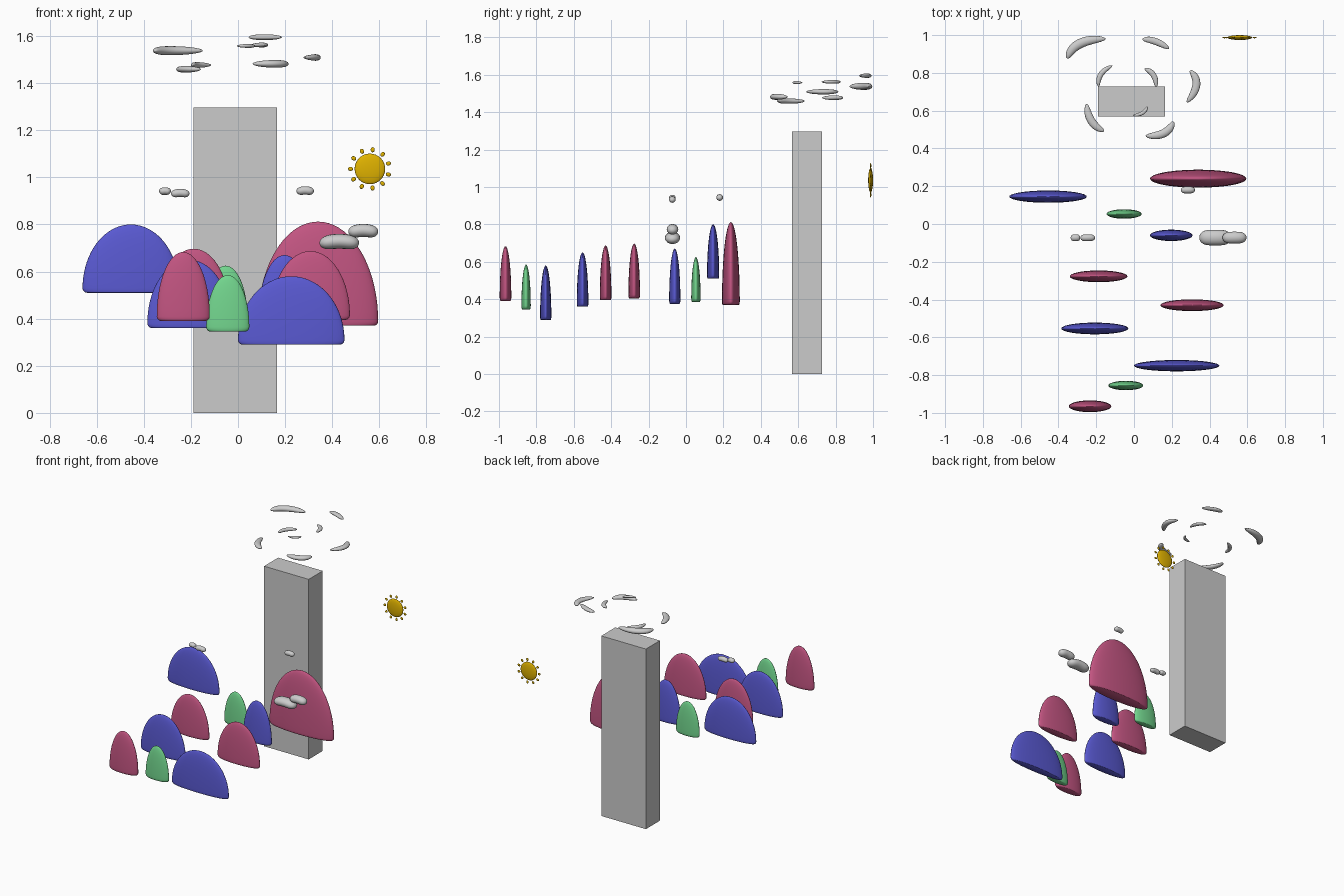
import bpy, bmesh
from math import sin, cos, pi, radians
from mathutils import Vector, Matrix

if "Cube" in bpy.data.objects:
    bpy.data.objects.remove(bpy.data.objects["Cube"])


def material(name, rgb):
    m = bpy.data.materials.new(name)
    m.diffuse_color = (*rgb, 1)
    m.use_nodes = True
    m.node_tree.nodes["Principled BSDF"].inputs["Base Color"].default_value = m.diffuse_color
    return m


BLUE = material("blue", (0.10, 0.10, 0.64))
RED = material("red", (0.54, 0.09, 0.22))
GREEN = material("green", (0.17, 0.67, 0.27))
YELLOW = material("yellow", (0.75, 0.45, 0.0))


def finish(bm, name, mat=None, smooth=True):
    bmesh.ops.recalc_face_normals(bm, faces=bm.faces[:])
    for f in bm.faces:
        f.smooth = smooth
    me = bpy.data.meshes.new(name)
    bm.to_mesh(me)
    bm.free()
    if mat:
        me.materials.append(mat)
    ob = bpy.data.objects.new(name, me)
    bpy.context.collection.objects.link(ob)
    return ob


def skin(bm, start, rings, end):
    """Join rings of points into a closed tube with pole vertices."""
    a, b = bm.verts.new(start), bm.verts.new(end)
    vr = [[bm.verts.new(p) for p in r] for r in rings]
    n = len(vr[0])
    for i in range(n):
        j = (i + 1) % n
        bm.faces.new((a, vr[0][j], vr[0][i]))
        bm.faces.new((b, vr[-1][i], vr[-1][j]))
        for r, s in zip(vr, vr[1:]):
            bm.faces.new((r[i], r[j], s[j], s[i]))


def dome(name, x0, x1, y, depth, z0, z1, mat):
    """Flattened half-ellipsoid with a flat base and a rounded lower rim."""
    cx, w, d, h = (x0 + x1) / 2, (x1 - x0) / 2, depth / 2, z1 - z0
    e = 0.02
    prof = [(1 - e / w * (1 - sin(a)), e * (1 - cos(a)))
            for a in [k * pi / 10 for k in range(6)]]
    prof += [(cos(a), e + (h - e) * sin(a)) for a in [k * pi / 36 for k in range(1, 18)]]
    rings = [[(cx + w * r * cos(t), y + d * r * sin(t), z0 + z)
              for t in [2 * pi * k / 48 for k in range(48)]] for r, z in prof]
    bm = bmesh.new()
    skin(bm, (cx, y, z0), rings, (cx, y, z1))
    return finish(bm, name, mat)


def bean(name, pts, normal, wide, thick, blunt):
    """Curved puff through three points; wide lies in the bend plane."""
    p0, pm, p2 = [Vector(p) for p in pts]
    p1 = 2 * pm - (p0 + p2) / 2
    n = Vector(normal)
    rings = []
    for k in range(1, 24):
        t = (1 - cos(pi * k / 24)) / 2
        c = p0 * (1 - t) ** 2 + p1 * 2 * t * (1 - t) + p2 * t * t
        side = ((p1 - p0) * (1 - t) + (p2 - p1) * t).normalized().cross(n)
        r = (1 - abs(2 * t - 1) ** blunt) ** 0.5
        rings.append([c + side * (wide * r * cos(a)) + n * (thick * r * sin(a))
                      for a in [2 * pi * i / 16 for i in range(16)]])
    bm = bmesh.new()
    skin(bm, p0, rings, p2)
    return finish(bm, name)


# tower block
bm = bmesh.new()
bmesh.ops.create_cube(bm, size=1, matrix=Matrix.Translation((-0.0125, 0.648, 0.648))
                      @ Matrix.Diagonal((0.355, 0.16, 1.296, 1)))
finish(bm, "tower", smooth=False)

# floating domes: x range, y, depth, z range
for i, args in enumerate([
        (-0.66, -0.25, 0.145, 0.065, 0.51, 0.80, BLUE),
        (0.085, 0.595, 0.24, 0.095, 0.37, 0.812, RED),
        (-0.145, 0.04, 0.053, 0.05, 0.385, 0.625, GREEN),
        (0.085, 0.31, -0.06, 0.06, 0.375, 0.67, BLUE),
        (-0.34, -0.035, -0.277, 0.062, 0.405, 0.697, RED),
        (0.14, 0.475, -0.43, 0.062, 0.395, 0.687, RED),
        (-0.385, -0.03, -0.553, 0.062, 0.36, 0.65, BLUE),
        (0.0, 0.452, -0.75, 0.06, 0.29, 0.58, BLUE),
        (-0.135, 0.048, -0.855, 0.05, 0.345, 0.585, GREEN),
        (-0.345, -0.12, -0.965, 0.062, 0.39, 0.683, RED)]):
    dome(f"bush_{i + 1}", *args)

# small clouds among the domes: x range, y, half depth, z range
for i, (x0, x1, y, d, z0, z1) in enumerate([
        (-0.333, -0.287, -0.073, 0.018, 0.921, 0.958),
        (-0.283, -0.207, -0.073, 0.018, 0.911, 0.951),
        (0.249, 0.321, 0.18, 0.018, 0.921, 0.962),
        (0.347, 0.513, -0.072, 0.041, 0.687, 0.76),
        (0.470, 0.594, -0.072, 0.031, 0.738, 0.802)]):
    h = z1 - z0
    zl = z0 + 0.38 * h
    bean(f"cloud_{i + 1}", [(x0, y, zl), ((x0 + x1) / 2, y, z0 + 0.57 * h), (x1, y, zl)],
         (0, 1, 0), 0.43 * h, d, 4)

# crescent clouds circling the tower top: three xy points, z, half width, half height
for i, (a, b, c, z, w, t) in enumerate([
        ((-0.352, 0.875), (-0.29, 0.953), (-0.15, 0.98), 1.538, 0.025, 0.019),
        ((0.045, 0.977), (0.112, 0.967), (0.185, 0.928), 1.595, 0.018, 0.012),
        ((0.296, 0.812), (0.33, 0.737), (0.28, 0.645), 1.509, 0.021, 0.014),
        ((0.062, 0.467), (0.16, 0.482), (0.207, 0.543), 1.482, 0.022, 0.016),
        ((-0.25, 0.635), (-0.225, 0.545), (-0.158, 0.492), 1.459, 0.021, 0.014),
        ((-0.187, 0.728), (-0.175, 0.792), (-0.115, 0.838), 1.477, 0.014, 0.012),
        ((0.056, 0.822), (0.103, 0.788), (0.117, 0.725), 1.562, 0.015, 0.01),
        ((-0.005, 0.575), (0.045, 0.588), (0.07, 0.622), 1.558, 0.01, 0.008)]):
    bean(f"ring_cloud_{i + 1}", [(*a, z), (*b, z), (*c, z)], (0, 0, 1), w, t, 2.4)

# sun: lens-shaped disc with small rays around it
SUN = Matrix.Translation((0.56, 0.987, 1.036))
bm = bmesh.new()
bmesh.ops.create_uvsphere(bm, u_segments=32, v_segments=16, radius=0.065,
                          matrix=SUN @ Matrix.Diagonal((1, 0.2, 1, 1)))
finish(bm, "sun_disc", YELLOW)
bm = bmesh.new()
for k in range(11):
    m = SUN @ Matrix.Rotation(radians(82 + k * 360 / 11), 4, 'Y') \
        @ Matrix.Translation((0.082, 0, 0)) @ Matrix.Diagonal((1, 0.35, 0.8, 1))
    bmesh.ops.create_uvsphere(bm, u_segments=12, v_segments=8, radius=0.011, matrix=m)
finish(bm, "sun_rays", YELLOW)
